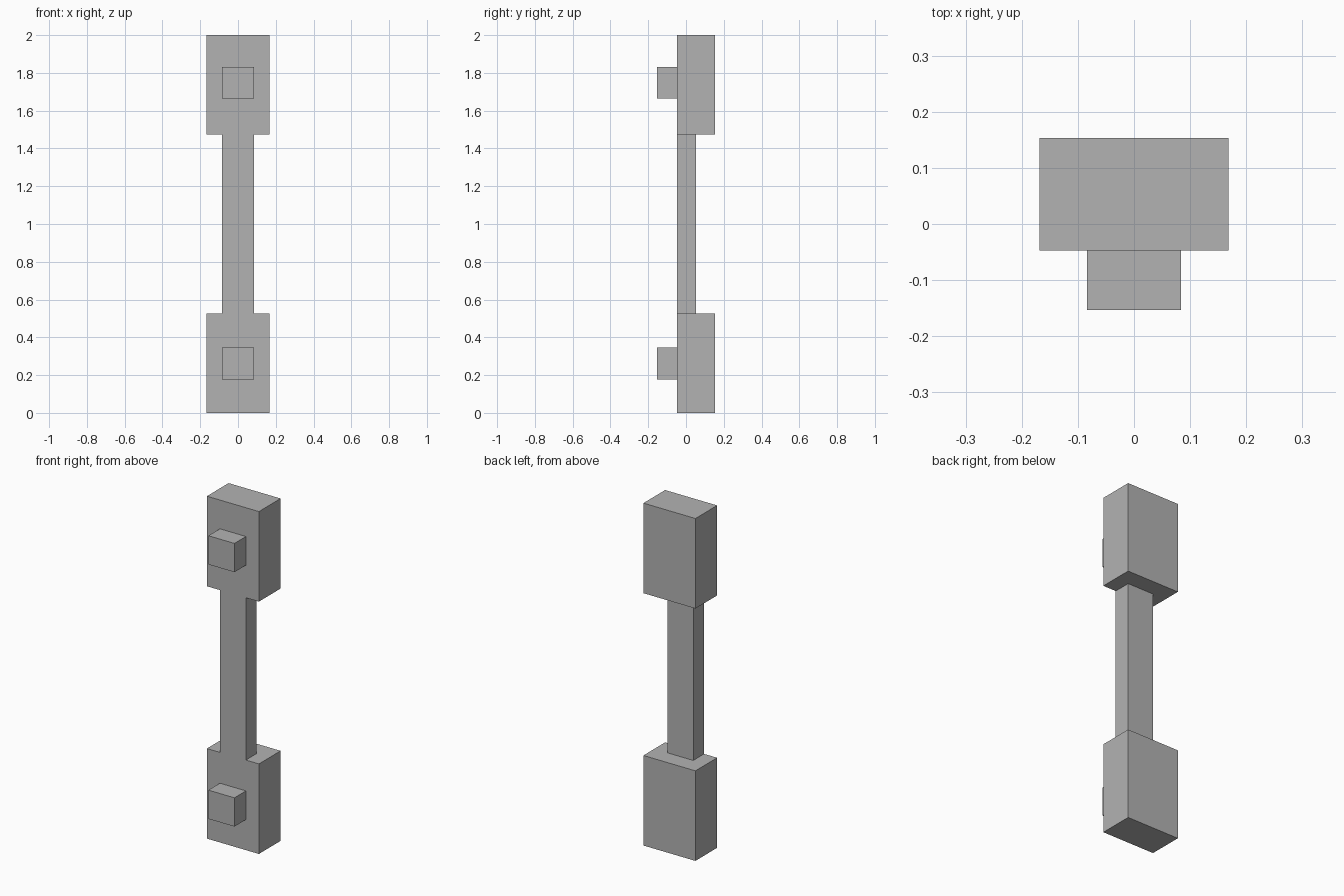
import bpy

default = bpy.data.objects.get("Cube")
if default:
    bpy.data.objects.remove(default, do_unlink=True)

# Single flat grey
grey = bpy.data.materials.new("plain_grey")
grey.use_nodes = True
colour = (0.45, 0.45, 0.45, 1)
grey.diffuse_color = colour
grey.node_tree.nodes["Principled BSDF"].inputs["Base Color"].default_value = colour


def block(name, half_width, y0, y1, z0, z1):
    """Box centred on x, spanning the given depth and height."""
    bpy.ops.mesh.primitive_cube_add(size=1)
    obj = bpy.context.object
    obj.name = name
    size = (2 * half_width, y1 - y0, z1 - z0)
    centre = (0, (y0 + y1) / 2, (z0 + z1) / 2)
    for v in obj.data.vertices:
        v.co = [c + s * p for c, s, p in zip(centre, size, v.co)]
    obj.data.materials.append(grey)
    return obj


FRONT, BACK, KNOB_FRONT = -0.047, 0.153, -0.153
WIDE, NARROW = 0.168, 0.084

# End blocks joined by a slim bar flush with their front
block("lower_block", WIDE, FRONT, BACK, 0, 0.526)
block("upper_block", WIDE, FRONT, BACK, 1.474, 2)
block("connecting_bar", NARROW, FRONT, 0.053, 0.526, 1.474)

# Square mounting pegs on the front
for name, z in (("lower_peg", 0.262), ("upper_peg", 1.748)):
    block(name, NARROW, KNOB_FRONT, FRONT, z - NARROW, z + NARROW)
